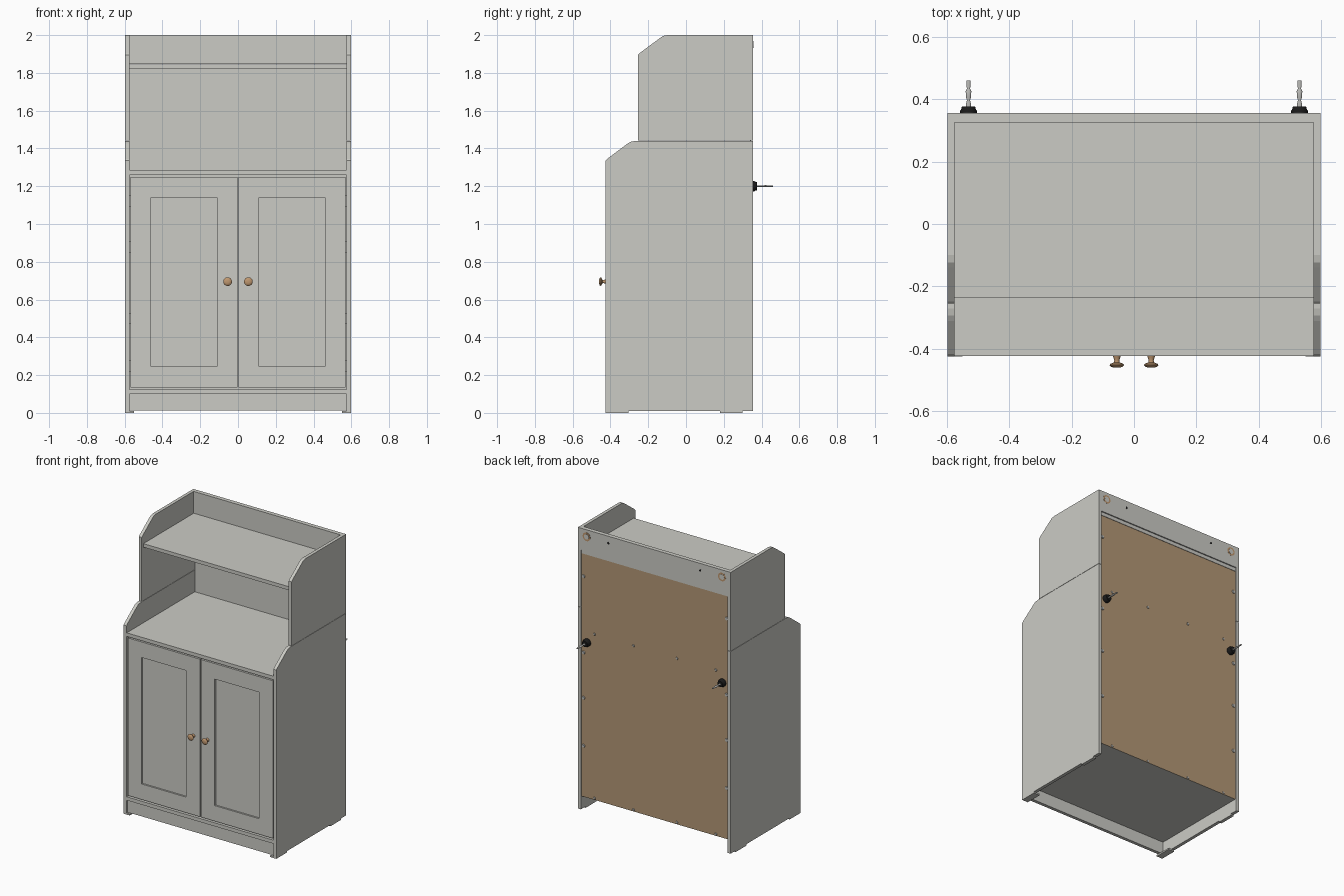
import bpy, bmesh, math
from mathutils import Matrix, Vector

cube = bpy.data.objects.get("Cube")
if cube:
    bpy.data.objects.remove(cube, do_unlink=True)


def material(name, rgb):
    m = bpy.data.materials.new(name)
    m.use_nodes = True
    m.diffuse_color = (*rgb, 1)
    m.node_tree.nodes["Principled BSDF"].inputs["Base Color"].default_value = (*rgb, 1)
    return m


PAINT = material("warm grey paint", (0.6, 0.6, 0.56))
BOARD = material("brown hardboard", (0.45, 0.31, 0.18))
WOOD = material("knob wood", (0.52, 0.31, 0.16))
BLACK = material("black plastic", (0.01, 0.01, 0.01))
STEEL = material("steel", (0.5, 0.5, 0.48))


def finish(name, bm, *mats):
    bmesh.ops.recalc_face_normals(bm, faces=bm.faces)
    me = bpy.data.meshes.new(name)
    bm.to_mesh(me)
    bm.free()
    for m in mats:
        me.materials.append(m)
    ob = bpy.data.objects.new(name, me)
    bpy.context.scene.collection.objects.link(ob)
    return ob


def box_mesh(x, y, z):
    bm = bmesh.new()
    size = Vector((x[1] - x[0], y[1] - y[0], z[1] - z[0]))
    mid = Vector((sum(x), sum(y), sum(z))) / 2
    bmesh.ops.create_cube(bm, size=1, matrix=Matrix.Translation(mid) @ Matrix.Diagonal((*size, 1)))
    return bm


def box(name, x, y, z, mat=PAINT):
    return finish(name, box_mesh(x, y, z), mat)


def side_panel(name, outline, x0, x1):
    """Extrude a (y, z) outline sideways."""
    bm = bmesh.new()
    face = bm.faces.new([bm.verts.new((x0, y, z)) for y, z in outline])
    out = bmesh.ops.extrude_face_region(bm, geom=[face])["geom"]
    bmesh.ops.translate(bm, vec=(x1 - x0, 0, 0), verts=[v for v in out if isinstance(v, bmesh.types.BMVert)])
    return finish(name, bm, PAINT)


def lathe(name, profile, x, z, mat, flat=1.0, steps=20):
    """Spin (radius, y) points around an axis parallel to y."""
    bm = bmesh.new()
    rings = []
    for r, y in profile:
        angles = [math.tau * i / steps for i in range(steps)]
        rings.append([bm.verts.new((x + r * math.cos(a), y, z + flat * r * math.sin(a))) for a in angles])
    for a, b in zip(rings, rings[1:]):
        for i in range(steps):
            j = (i + 1) % steps
            bm.faces.new((a[i], a[j], b[j], b[i]))
    bm.faces.new(rings[0])
    bm.faces.new(rings[-1])
    ob = finish(name, bm, mat)
    bpy.ops.object.select_all(action='DESELECT')
    ob.select_set(True)
    bpy.context.view_layer.objects.active = ob
    bpy.ops.object.shade_smooth_by_angle(angle=math.radians(40))
    return ob


IN, OUT = 0.575, 0.598
FRONT, BACK = -0.425, 0.355

# Side panels with softened sloping corners, and their feet
lower = [(FRONT, 0.01), (FRONT, 1.335), (-0.417, 1.345), (-0.31, 1.425),
         (-0.293, 1.435), (-0.27, 1.44), (BACK, 1.44), (BACK, 0.01)]
upper = [(-0.255, 1.442), (-0.255, 1.895), (-0.248, 1.903), (-0.14, 1.983),
         (-0.123, 1.995), (-0.1, 2.0), (BACK, 2.0), (BACK, 1.442)]
for side, s in (("left", 1), ("right", -1)):
    side_panel(side + "_lower_side", lower, s * IN, s * OUT)
    side_panel(side + "_upper_side", upper, s * IN, s * OUT)
    xs = sorted((s * 0.55, s * OUT))
    box(side + "_front_foot", xs, (FRONT, -0.305), (0, 0.011))
    box(side + "_back_foot", sorted((s * IN, s * OUT)), (0.18, 0.3), (0, 0.011))

# Horizontal boards, plinth and top rail
box("top_shelf", (-IN, IN), (-0.237, 0.348), (1.82, 1.845))
box("counter", (-IN, IN), (-0.423, 0.338), (1.26, 1.285))
box("bottom_board", (-IN, IN), (-0.423, 0.338), (0.1, 0.125))
box("plinth", (-IN, IN), (-0.413, -0.39), (0.012, 0.1))
box("back_rail", (-IN, IN), (0.325, BACK), (1.846, 2.0))

# Back board, painted inside and bare outside
bm = box_mesh((-IN, IN), (0.338, 0.345), (0.1, 1.82))
bm.normal_update()
for f in bm.faces:
    f.material_index = int(f.normal.y > 0.5)
finish("back_board", bm, PAINT, BOARD)

# Doors with a recessed centre panel, and turned knobs
knob = [(0.013, -0.42), (0.011, -0.427), (0.008, -0.436), (0.009, -0.443),
        (0.021, -0.448), (0.023, -0.452), (0.019, -0.457), (0.009, -0.46)]
for side, s in (("left", 1), ("right", -1)):
    def span(a, b):
        return sorted((s * a, s * b))
    y = (-0.42, -0.39)
    box(side + "_door_inner_stile", span(0.003, 0.112), y, (0.135, 1.25))
    box(side + "_door_outer_stile", span(0.46, 0.568), y, (0.135, 1.25))
    box(side + "_door_top_rail", span(0.112, 0.46), y, (1.14, 1.25))
    box(side + "_door_bottom_rail", span(0.112, 0.46), y, (0.135, 0.245))
    box(side + "_door_panel", span(0.112, 0.46), (-0.408, -0.396), (0.245, 1.14))
    lathe(side + "_knob", knob, s * 0.055, 0.695, WOOD, steps=28)
    for z in (0.25, 0.5, 0.88, 1.12):
        box(side + "_hinge", span(0.568, IN), (-0.405, -0.39), (z - 0.03, z + 0.03))

# Wall anchors: black cup and steel toggle screw
cup = [(0.027, 0.345), (0.027, 0.362), (0.023, 0.368), (0.021, 0.377)]
toggle = [(0.007, 0.37), (0.008, 0.385), (0.005, 0.397), (0.008, 0.405), (0.009, 0.425),
          (0.005, 0.433), (0.007, 0.445), (0.006, 0.46)]
for side, s in (("left", 1), ("right", -1)):
    lathe(side + "_anchor_cup", cup, s * 0.53, 1.2, BLACK)
    lathe(side + "_anchor_toggle", toggle, s * 0.53, 1.2, STEEL, flat=0.6, steps=12)
    # Fitting holes on the back of the rail
    lathe(side + "_cam_hole", [(0.03, 0.353), (0.03, 0.356)], s * 0.53, 1.95, WOOD)
    lathe(side + "_cam_centre", [(0.019, 0.354), (0.019, 0.357)], s * 0.53, 1.95, PAINT)
    lathe(side + "_dowel_hole", [(0.008, 0.353), (0.008, 0.356)], s * 0.36, 1.95, BLACK)
    # Clips holding the edge of the back board
    for z in (0.46, 0.8, 1.12, 1.66):
        lathe(side + "_board_clip", [(0.013, 0.343), (0.01, 0.351)], s * 0.56, z, STEEL, steps=12)

# Screws through the back board
for x in (-0.475, -0.17, 0.17, 0.475):
    for z in (0.112, 1.273):
        lathe("back_screw", [(0.011, 0.343), (0.007, 0.348)], x, z, STEEL, steps=12)
